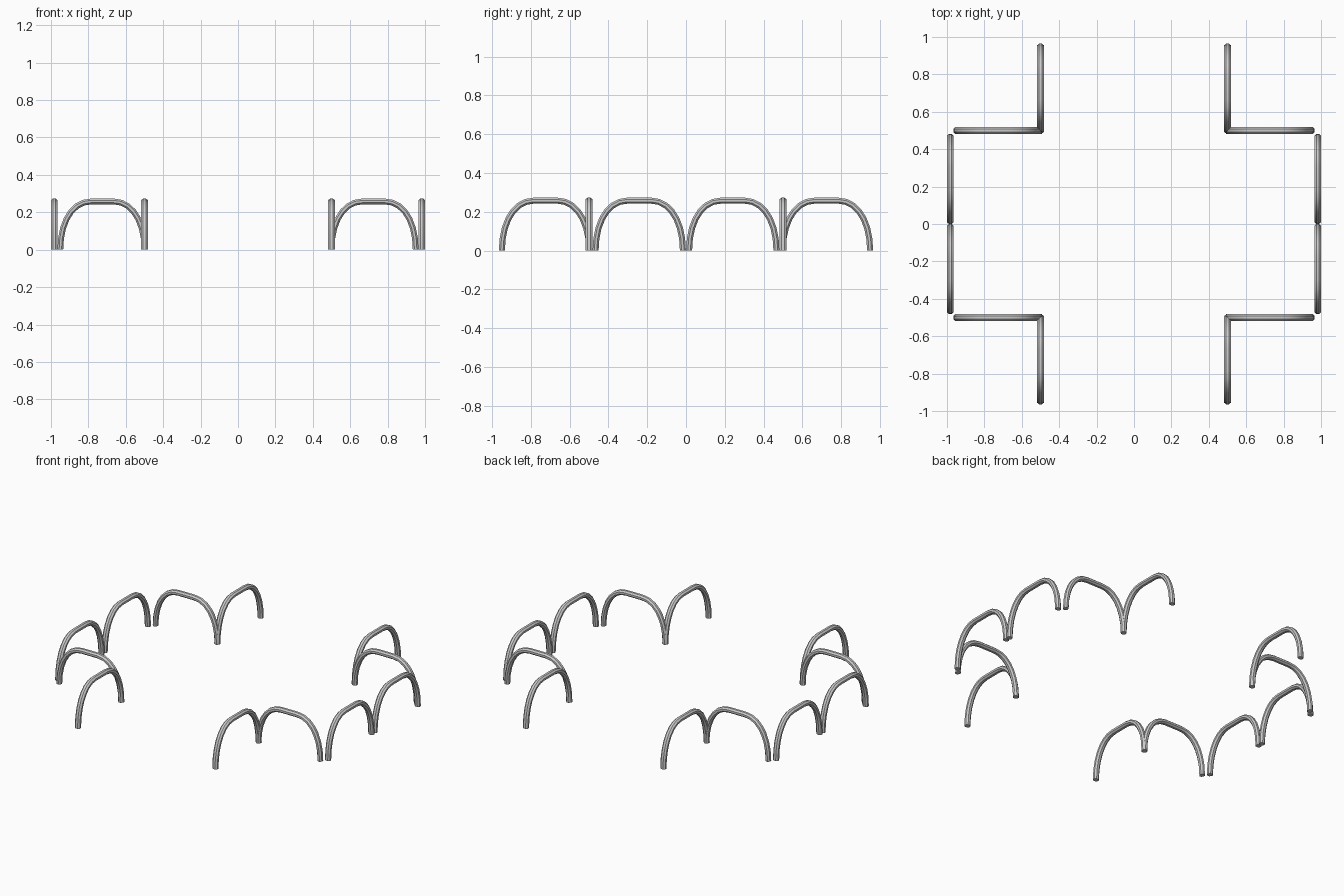
import bpy, bmesh, math
from mathutils import Vector

if "Cube" in bpy.data.objects:
    bpy.data.objects.remove(bpy.data.objects["Cube"])

HALF_FOOT, FLAT, TOP = 0.225, 0.06, 0.258   # centre line of one hoop
THICK, WIDE = 0.0155, 0.018                 # half sizes of the octagonal tube


def hoop_path(steps=7):
    # quarter bezier from foot to crown, then mirrored
    p = [Vector(c) for c in ((-HALF_FOOT, 0), (-HALF_FOOT, 0.15), (-0.16, TOP), (-FLAT, TOP))]
    left = []
    for i in range(steps + 1):
        t = i / steps
        s = 1 - t
        left.append(p[0]*s**3 + p[1]*3*s*s*t + p[2]*3*s*t*t + p[3]*t**3)
    return left + [Vector((-q.x, q.y)) for q in reversed(left)]


def hoop_mesh():
    path = hoop_path()
    bm = bmesh.new()
    rings = []
    k = 1 / math.cos(math.pi / 8)
    for i, q in enumerate(path):
        tan = (path[min(i + 1, len(path) - 1)] - path[max(i - 1, 0)]).normalized()
        if i in (0, len(path) - 1):
            tan = Vector((0, 1 if i == 0 else -1))
        n = Vector((-tan.y, tan.x))
        ring = []
        for j in range(8):
            a = math.pi / 8 + j * math.pi / 4
            o = n * (math.cos(a) * k * THICK)
            ring.append(bm.verts.new((q.x + o.x, math.sin(a) * k * WIDE, q.y + o.y)))
        rings.append(ring)
    for r0, r1 in zip(rings, rings[1:]):
        for j in range(8):
            bm.faces.new((r0[j], r0[(j+1) % 8], r1[(j+1) % 8], r1[j]))
    bm.faces.new(rings[0])
    bm.faces.new(rings[-1])
    bmesh.ops.recalc_face_normals(bm, faces=bm.faces)
    me = bpy.data.meshes.new("hoop")
    bm.to_mesh(me)
    bm.free()
    return me


mesh = hoop_mesh()


def hoop(name, x, y, along_y):
    ob = bpy.data.objects.new(name, mesh)
    bpy.context.collection.objects.link(ob)
    ob.location = (x, y, 0)
    ob.rotation_euler.z = math.pi / 2 if along_y else 0
    return ob


# three hoops per quadrant: side edge, inner step, end edge
for sx, lr in ((-1, "left"), (1, "right")):
    for sy, fb in ((-1, "front"), (1, "back")):
        hoop(f"side_hoop_{fb}_{lr}", sx * 0.982, sy * 0.241, True)
        hoop(f"step_hoop_{fb}_{lr}", sx * 0.725, sy * 0.5, False)
        last = hoop(f"end_hoop_{fb}_{lr}", sx * 0.5, sy * 0.724, True)

last.select_set(True)
bpy.context.view_layer.objects.active = last
bpy.ops.object.shade_smooth_by_angle(angle=math.radians(30))
